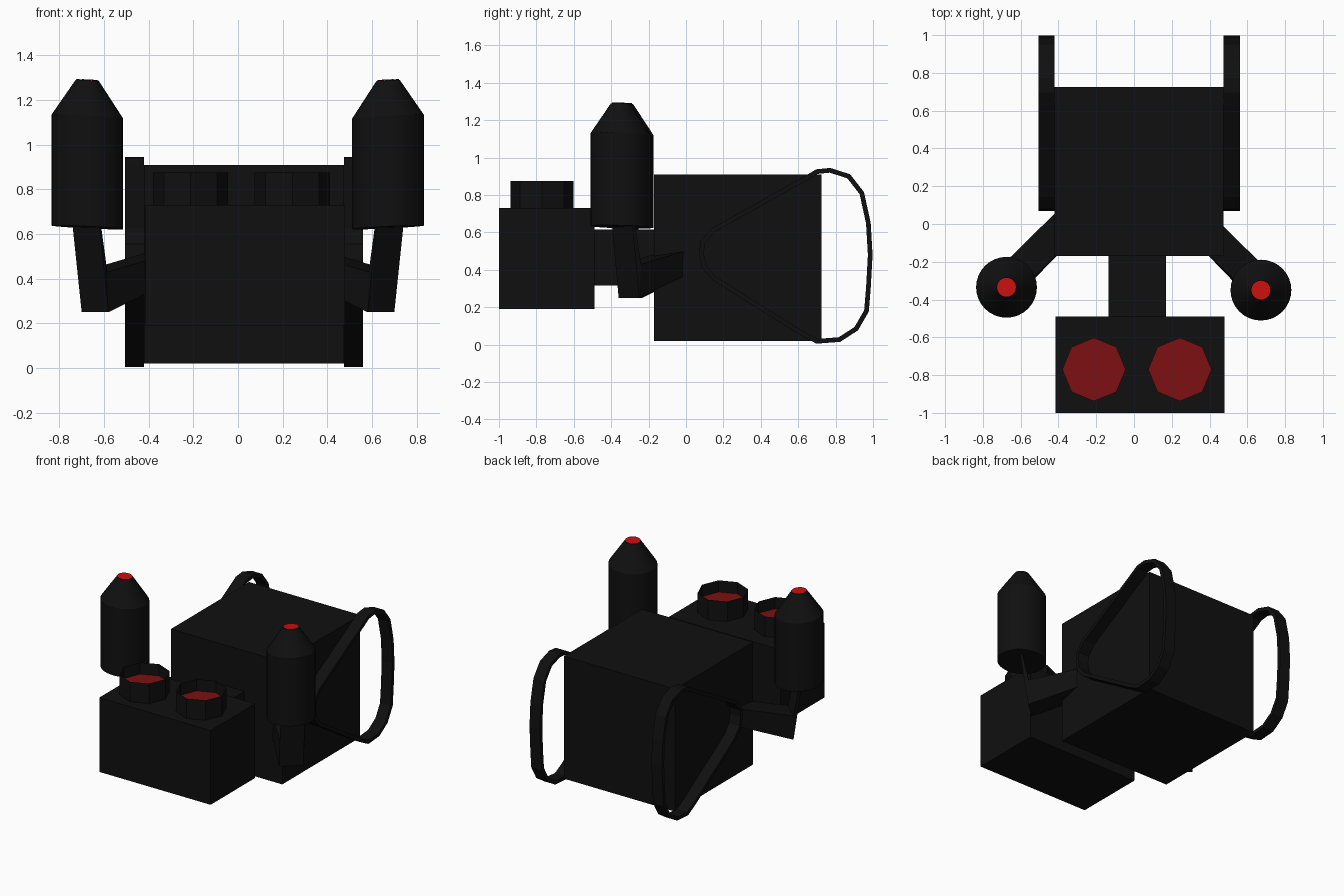
import bpy
import bmesh
import math
from mathutils import Vector

if "Cube" in bpy.data.objects:
    bpy.data.objects.remove(bpy.data.objects["Cube"], do_unlink=True)


def material(name, colour):
    mat = bpy.data.materials.new(name)
    mat.use_nodes = True
    mat.diffuse_color = colour
    mat.node_tree.nodes["Principled BSDF"].inputs["Base Color"].default_value = colour
    return mat


BLACK = material("black_casing", (0.005, 0.005, 0.005, 1))
BRIGHT_RED = material("bright_red", (0.6, 0.005, 0.005, 1))
DARK_RED = material("dark_red", (0.2, 0.005, 0.006, 1))


def add_mesh(name, bm, mat=BLACK):
    bmesh.ops.recalc_face_normals(bm, faces=bm.faces)
    mesh = bpy.data.meshes.new(name)
    bm.to_mesh(mesh)
    bm.free()
    mesh.materials.append(mat)
    obj = bpy.data.objects.new(name, mesh)
    bpy.context.collection.objects.link(obj)
    return obj


def loft(name, rings, mat=BLACK, cap_start=True, cap_end=True):
    """Skin a series of equal rings of points."""
    bm = bmesh.new()
    loops = [[bm.verts.new(p) for p in ring] for ring in rings]
    count = len(loops[0])
    for low, high in zip(loops, loops[1:]):
        for i in range(count):
            j = (i + 1) % count
            bm.faces.new((low[i], low[j], high[j], high[i]))
    if cap_start:
        bm.faces.new(loops[0][::-1])
    if cap_end:
        bm.faces.new(loops[-1])
    return add_mesh(name, bm, mat)


def box(name, low, high):
    rings = [[(low[0], low[1], z), (high[0], low[1], z),
              (high[0], high[1], z), (low[0], high[1], z)]
             for z in (low[2], high[2])]
    return loft(name, rings)


def circle(x, y, z, radius, sides, slope=0.0):
    ring = []
    for i in range(sides):
        a = math.tau * i / sides
        dx, dy = radius * math.cos(a), radius * math.sin(a)
        ring.append((x + dx, y + dy, z + slope * dx - 0.03 * abs(slope) / 0.05 * dy))
    return ring


def disc(name, ring, mat):
    bm = bmesh.new()
    bm.faces.new([bm.verts.new(p) for p in ring])
    obj = add_mesh(name, bm, mat)
    return obj


# Body boxes
box("main_box", (-0.42, -0.17, 0.02), (0.475, 0.725, 0.91))
box("connecting_neck", (-0.135, -0.50, 0.315), (0.17, -0.16, 0.615))
box("front_box", (-0.415, -1.0, 0.19), (0.48, -0.49, 0.73))

# Open octagonal cups with recessed red discs
for side, x in (("right", -0.212), ("left", 0.243)):
    loft(side + "_cup", [circle(x, -0.77, z, 0.168, 8) for z in (0.725, 0.875)],
         cap_start=False, cap_end=False)
    disc(side + "_cup_disc", circle(x, -0.77, 0.79, 0.168, 8), DARK_RED)

# Tapered canisters, their red tips and the bent arms carrying them
for side, s, x, y in (("right", -1, -0.675, -0.335), ("left", 1, 0.672, -0.35)):
    profile = ((0.63, 0.161), (1.125, 0.161), (1.288, 0.052))
    canister = loft(side + "_canister",
                    [circle(x, y, z, r, 32, 0.05 * s) for z, r in profile])
    bpy.ops.object.select_all(action="DESELECT")
    canister.select_set(True)
    bpy.context.view_layer.objects.active = canister
    bpy.ops.object.shade_smooth_by_angle(angle=math.radians(30))
    disc(side + "_tip", circle(x, y, 1.291, 0.05, 32, 0.05 * s), BRIGHT_RED)

    across = Vector((0.06 * s, 0.055, 0))
    elbow = Vector((0.64 * s, y + 0.045, 0))
    inward = Vector((-0.30 * s, 0.31, 0))

    def section(upper, lower):
        return [upper - across, upper + across, lower + across, lower - across]

    bottom = elbow + Vector((0, 0, 0.25))
    crook = elbow + Vector((0.005 * s, 0.01, 0.43))
    root = section(elbow + inward + Vector((0, 0, 0.52)),
                   elbow + inward + Vector((0, 0, 0.40)))
    top_inner = Vector((0.675 * s, y + 0.022, 0.65))
    top_outer = Vector((0.682 * s, y + 0.008, 0.65))
    loft(side + "_arm", [root, section(crook, bottom), section(top_inner, top_outer)])

# Carrying straps: looped ribbons on both sides of the main box
half_loop = [(0.09, 0.55), (0.15, 0.615), (0.65, 0.895), (0.70, 0.925),
             (0.77, 0.932), (0.87, 0.90), (0.94, 0.81), (0.975, 0.65),
             (0.985, 0.48), (0.975, 0.30), (0.965, 0.18), (0.91, 0.085),
             (0.82, 0.027), (0.70, 0.018), (0.62, 0.06), (0.15, 0.355),
             (0.095, 0.42), (0.082, 0.49)]
for side, x0, x1 in (("right", -0.505, -0.42), ("left", 0.475, 0.56)):
    strap = loft(side + "_strap", [[(x, y, z) for y, z in half_loop] for x in (x0, x1)],
                 cap_start=False, cap_end=False)
    solid = strap.modifiers.new("thickness", "SOLIDIFY")
    solid.thickness = 0.025
    solid.offset = 0
    solid.use_even_offset = True
